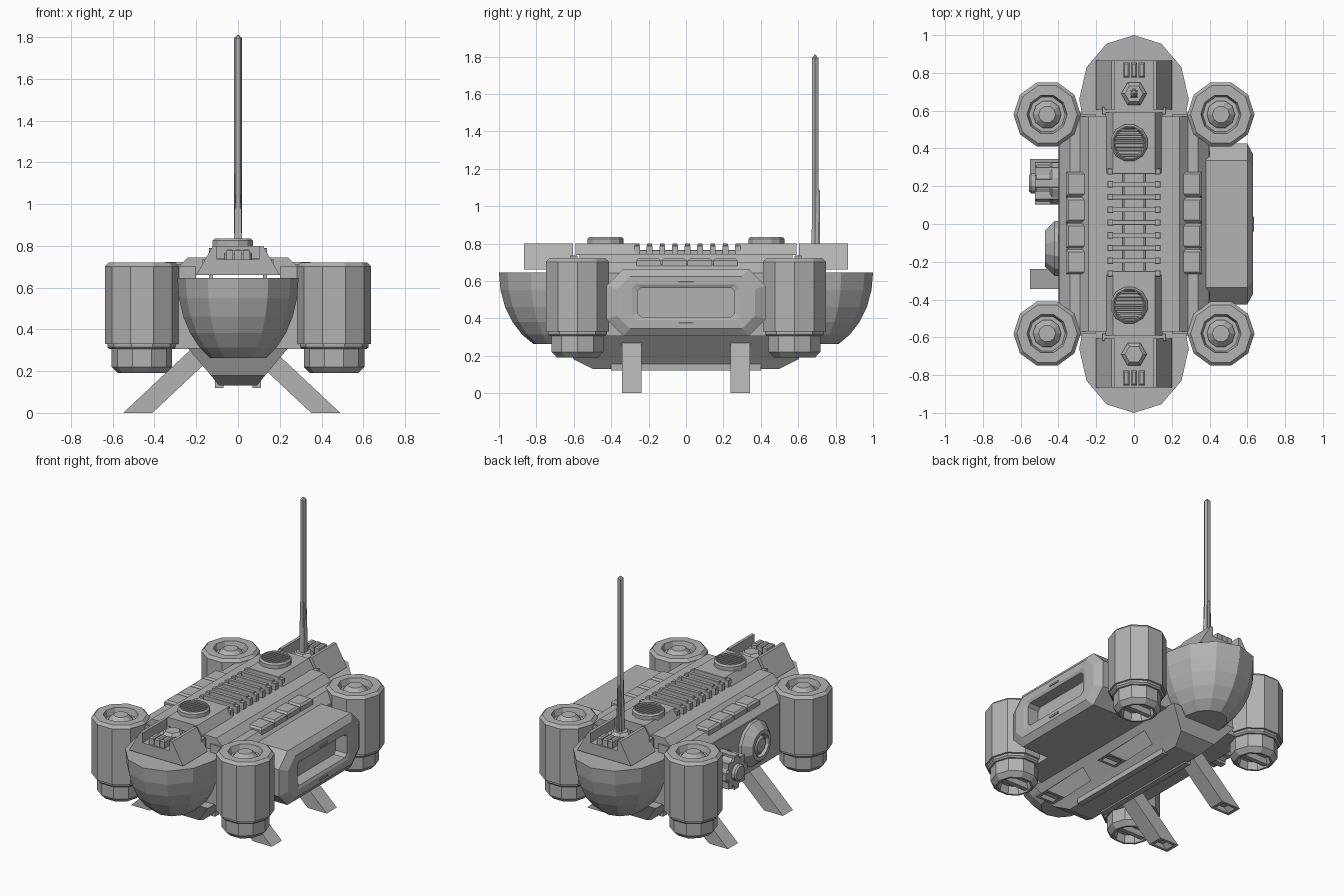
import bpy, bmesh
from math import sin, cos, pi, sqrt, radians
from mathutils import Matrix

cube = bpy.data.objects.get("Cube")
if cube:
    bpy.data.objects.remove(cube)

grey = bpy.data.materials.new("hull grey")
grey.use_nodes = True
colour = (0.45, 0.45, 0.45, 1)
grey.diffuse_color = colour
grey.node_tree.nodes["Principled BSDF"].inputs["Base Color"].default_value = colour

upward = Matrix.Identity(4)
downward = Matrix.Rotation(pi, 4, "X")
outward = Matrix.Rotation(-pi / 2, 4, "Y")
sides = (("left", 1), ("right", -1))
ends = (("front", -1), ("rear", 1))


def loft(name, rings, move=upward):
    """Skin a chain of equal-length rings and cap both ends."""
    bm = bmesh.new()
    loops = [[bm.verts.new(point) for point in ring] for ring in rings]
    for lower, upper in zip(loops, loops[1:]):
        for i in range(len(lower)):
            bm.faces.new((lower[i - 1], lower[i], upper[i], upper[i - 1]))
    bm.faces.new(loops[0])
    bm.faces.new(loops[-1])
    bm.transform(move)
    bmesh.ops.recalc_face_normals(bm, faces=bm.faces)
    mesh = bpy.data.meshes.new(name)
    bm.to_mesh(mesh)
    bm.free()
    mesh.materials.append(grey)
    part = bpy.data.objects.new(name, mesh)
    bpy.context.collection.objects.link(part)


def rectangle(x, y, z, half_x, half_y):
    return [(x - half_x, y - half_y, z), (x + half_x, y - half_y, z),
            (x + half_x, y + half_y, z), (x - half_x, y + half_y, z)]


def block(name, x, y, bottom, top, width, length, bevel=0.002):
    """Upright block with a chamfered top."""
    half_x, half_y = width / 2, length / 2
    loft(name, [rectangle(x, y, bottom, half_x, half_y),
                rectangle(x, y, top - bevel, half_x, half_y),
                rectangle(x, y, top, half_x - bevel, half_y - bevel)])


def taper(name, y, length, bottom, top, foot, crest, x=0, crest_x=0):
    """Ridge along y with a trapezoid section."""
    section = ((x - foot, bottom), (x + foot, bottom), (crest_x + crest, top), (crest_x - crest, top))
    loft(name, [[(a, y + shift, b) for a, b in section] for shift in (-length / 2, length / 2)])


def drum(name, place, radius, height, chamfer=0.01, dish=0, rim=0.6, count=10, turn=upward):
    """Faceted cylinder with a chamfer and an optional sunken end."""
    profile = [(radius, 0), (radius, height - chamfer), (radius - chamfer, height)]
    if dish:
        profile += [(radius * rim, height), (radius * rim * 0.9, height - dish)]
    steps = [2 * pi * i / count for i in range(count)]
    rings = [[(r * sin(a + pi / count), r * cos(a + pi / count), h) for a in steps] for r, h in profile]
    loft(name, rings, Matrix.Translation(place) @ turn)


# Main hull, leaving a thin gap below the roof
block("main_hull", 0, 0, 0.305, 0.645, 0.8, 1.18)
for side, s in sides:
    taper(side + "_shoulder", 0, 1.16, 0.64, 0.7, 0.1, 0.07, s * 0.3, s * 0.27)
    block(side + "_roof_support", s * 0.13, 0, 0.64, 0.67, 0.02, 1.1)

# Keel tapering downward, with skids
keel_steps = ((0.24, 0.66, 0.31), (0.13, 0.6, 0.18), (0.09, 0.5, 0.13))
loft("keel", [rectangle(0, 0, z, width, length) for width, length, z in keel_steps])
for side, s in sides:
    block(side + "_keel_skid", s * 0.09, 0, 0.12, 0.2, 0.04, 0.8)


# Rounded bow and stern
def hull_level(s, tilt):
    fan = [radians(a) for a in range(0, 181, 30)]
    width, reach, z = 0.29 * cos(tilt), 0.34 * cos(tilt), 0.645 - 0.43 * sin(tilt)
    arc = [(width * cos(a), s * (0.66 + reach * sin(a)), z) for a in fan]
    return [(width * 0.94, s * 0.57, z)] + arc + [(-width * 0.94, s * 0.57, z)]


for end, s in ends:
    loft(end + "_hull", [hull_level(s, radians(level * 12.6)) for level in range(6)])

# Roof deck
taper("roof_base", 0, 1.14, 0.66, 0.7, 0.285, 0.285)
taper("roof_deck", 0, 1.14, 0.7, 0.745, 0.285, 0.24)

for end, s in ends:
    # Raised ridge, then a trough between slanted walls
    taper(end + "_roof_ridge", s * 0.43, 0.32, 0.74, 0.8, 0.15, 0.11)
    block(end + "_trough_joint", 0, s * 0.6, 0.665, 0.735, 0.34, 0.04)
    taper(end + "_trough_floor", s * 0.735, 0.26, 0.66, 0.735, 0.1, 0.1)
    for side, t in sides:
        taper(end + "_trough_wall", s * 0.735, 0.26, 0.66, 0.8, 0.05, 0.01, t * 0.15, t * 0.11)
    for i in (-1, 0, 1):
        block(end + "_trough_block", i * 0.04, s * 0.815, 0.73, 0.785, 0.034, 0.08, 0.008)
    drum(end + "_hex_mount", (0, s * 0.69, 0.73), 0.068, 0.05, 0.02, count=6)

    # Round vent with slats
    drum(end + "_vent", (-0.025, s * 0.43, 0.79), 0.1, 0.045, dish=0.02, rim=0.85, count=12)
    for i in range(-3, 4):
        offset = i * 0.022
        chord = 2 * sqrt(0.08 ** 2 - offset ** 2)
        block(end + "_vent_slat", -0.025, s * 0.43 + offset, 0.81, 0.833, chord, 0.012)

# Ladder of ribs along the roof
for i in range(-4, 5):
    y = 0.008 + i * 0.0675
    block("roof_rib", 0, y, 0.74, 0.8, 0.23, 0.026)
    for side, s in sides:
        block(side + "_rib_foot", s * 0.125, y, 0.74, 0.79, 0.03, 0.032)

# Rails and rows of pads
for side, s in sides:
    block(side + "_rib_rail", s * 0.055, 0, 0.74, 0.765, 0.012, 0.55)
    block(side + "_pad_rail", s * 0.305, 0, 0.67, 0.71, 0.09, 0.53)
    for i in range(4):
        block(side + "_shoulder_pad", s * 0.305, i * 0.137 - 0.2, 0.67, 0.722, 0.11, 0.13, 0.012)

# Four lift engines with dished tops and recessed nozzles
for side, s in sides:
    for end, t in ends:
        name = end + "_" + side
        x, y = s * 0.46, t * 0.58
        drum(name + "_engine_casing", (x, y, 0.33), 0.178, 0.39, 0.018, dish=0.04)
        drum(name + "_engine_dome", (x, y, 0.66), 0.075, 0.06, 0.03)
        drum(name + "_engine_collar", (x, y, 0.34), 0.165, 0.035, turn=downward)
        drum(name + "_nozzle", (x, y, 0.32), 0.145, 0.13, 0.03, dish=0.05, rim=0.7, turn=downward)
        block(name + "_nozzle_vane", x, y, 0.2, 0.25, 0.19, 0.03)
        block(name + "_engine_bracket", s * 0.36, t * 0.53, 0.4, 0.64, 0.12, 0.12)


# Side bay with a framed recess
def bay_ring(x, half_y, half_z, corner, z=0.485):
    quarter = [(half_y, half_z - corner), (half_y - corner, half_z)]
    half = quarter + [(-y, h) for y, h in reversed(quarter)]
    return [(x, y, z + h) for y, h in half] + [(x, -y, z - h) for y, h in half]


bay_body = [bay_ring(x, 0.425, 0.18, 0.09) for x in (0.38, 0.6)]
bay_face = [bay_ring(0.63, 0.37, 0.14, 0.07), bay_ring(0.63, 0.29, 0.095, 0.02)]
bay_recess = [bay_ring(x, 0.26, 0.078, 0.02) for x in (0.622, 0.54)]
loft("side_bay", bay_body + bay_face + bay_recess)
for z in (0.365, 0.585):
    block("bay_latch", 0.628, 0, z, z + 0.012, 0.016, 0.08)

# Stepped round fittings on the opposite side
hatch = (-0.395, -0.13, 0.49)
drum("round_hatch", hatch, 0.15, 0.075, 0.05, dish=0.02, rim=0.5, count=12, turn=outward)
drum("hatch_boss", hatch, 0.06, 0.07, 0.015, count=12, turn=outward)
port = (-0.395, 0.215, 0.46)
for name, radius, reach in (("base", 0.115, 0.05), ("body", 0.1, 0.13), ("cap", 0.055, 0.16)):
    drum("port_" + name, port, radius, reach, count=12, turn=outward)
for i in range(8):
    y, z = port[1] + 0.09 * cos(i * pi / 4), port[2] + 0.09 * sin(i * pi / 4)
    block("port_lug", -0.46, y, z - 0.022, z + 0.022, 0.13, 0.044)

# Splayed landing legs with hollow feet
for side, s in sides:
    for end, t in ends:
        y = t * 0.29
        loft(end + "_" + side + "_leg", [
            rectangle(s * 0.13 - 0.03, y, 0.3, 0.07, 0.053),
            rectangle(s * 0.45 - 0.03, y, 0, 0.07, 0.053),
            rectangle(s * 0.45 - 0.03, y, 0, 0.05, 0.035),
            rectangle(s * 0.42 - 0.03, y, 0.03, 0.05, 0.035)])

# Mast of tapering lengths with a short companion rod
for name, y, base, height in (("mast", 0.69, 0.02, 1.07), ("mast_rod", 0.708, 0.01, 0.35)):
    drum(name, (0, y, 0.74), base, height, base * 0.9, count=6)
    loft(name + "_taper", [rectangle(0, y, 0.74 + height * k, base * (1 - k * 0.9), base * (1 - k * 0.9))
                           for k in (0, 1)])
